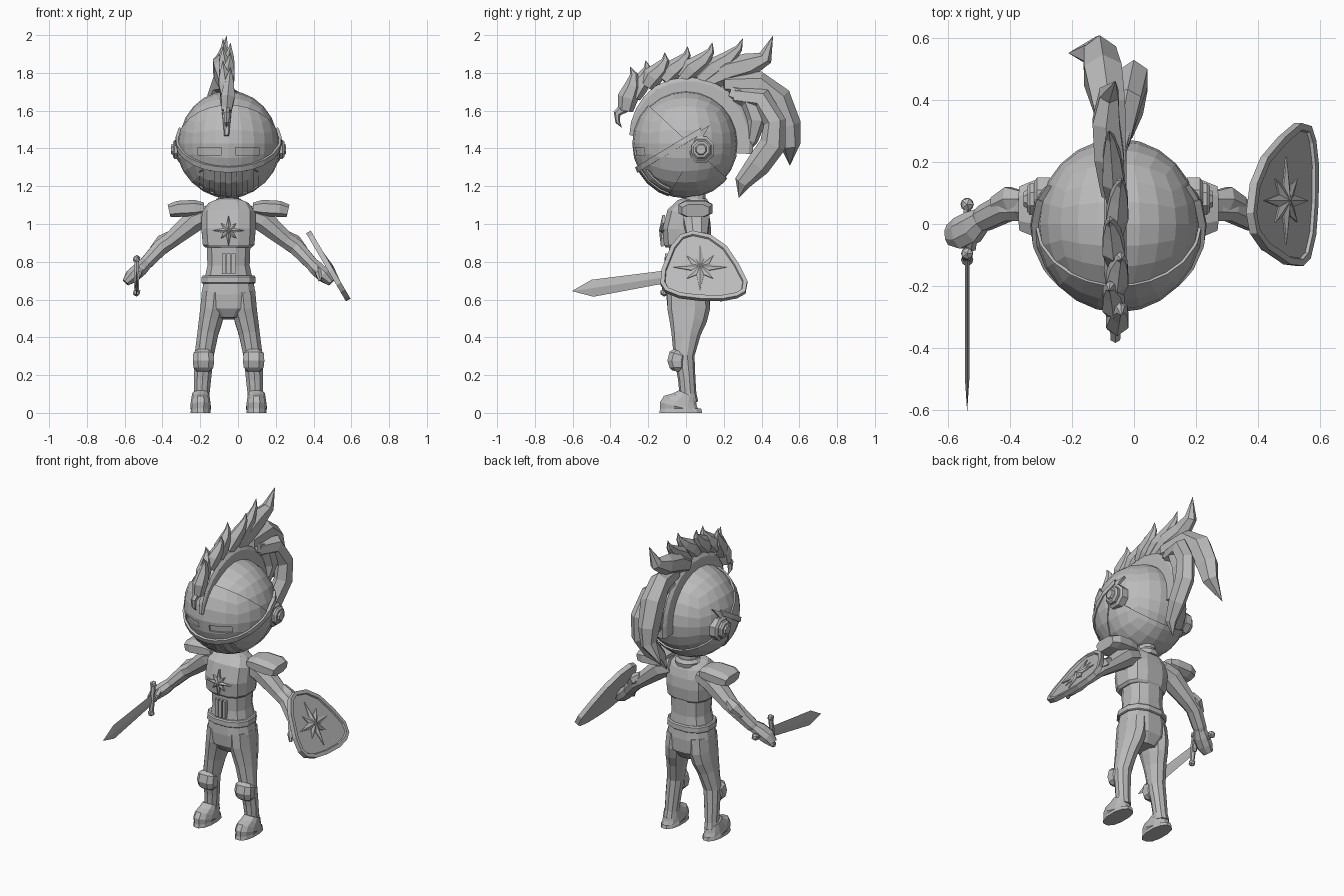
import bpy, bmesh, math
from mathutils import Vector as V, Matrix

if "Cube" in bpy.data.objects:
    bpy.data.objects.remove(bpy.data.objects["Cube"])

CX = -0.05                      # body centre line
HEAD = V((CX, 0, 1.425))
steel = bpy.data.materials.new("steel grey")
steel.diffuse_color = (0.5, 0.5, 0.5, 1)
steel.use_nodes = True
steel.node_tree.nodes["Principled BSDF"].inputs["Base Color"].default_value = steel.diffuse_color


def finish(name, bm):
    bmesh.ops.recalc_face_normals(bm, faces=bm.faces)
    me = bpy.data.meshes.new(name)
    bm.to_mesh(me)
    bm.free()
    me.materials.append(steel)
    ob = bpy.data.objects.new(name, me)
    bpy.context.collection.objects.link(ob)
    return ob


def loft(name, rings, ref=(1, 0, 0), n=8, power=2.0):
    """Rings of (x, y, z, radius along ref, radius across)."""
    bm, loops = bmesh.new(), []
    c = [V(r[:3]) for r in rings]
    for i, r in enumerate(rings):
        t = (c[min(i + 1, len(c) - 1)] - c[max(i - 1, 0)]).normalized()
        u = V(ref) - t * t.dot(V(ref))
        u.normalize()
        w = t.cross(u)
        loop = []
        for k in range(n):
            a = math.tau * (k + 0.5) / n
            ca, sa = math.cos(a), math.sin(a)
            p = (u * math.copysign(abs(ca) ** (2 / power), ca) * r[3]
                 + w * math.copysign(abs(sa) ** (2 / power), sa) * r[4])
            loop.append(bm.verts.new(c[i] + p))
        loops.append(loop)
    for a, b in zip(loops, loops[1:]):
        for k in range(n):
            bm.faces.new((a[k], a[(k + 1) % n], b[(k + 1) % n], b[k]))
    bm.faces.new(loops[0])
    bm.faces.new(loops[-1])
    bmesh.ops.remove_doubles(bm, verts=bm.verts, dist=0.0005)
    return finish(name, bm)


def stack(name, rings, x=CX, n=12, power=2.0):
    """Upright loft from rings of (z, x radius, y centre, y radius)."""
    bm, prev = bmesh.new(), None
    return loft(name, [(x + (r[4] if len(r) > 4 else 0), r[2], r[0], r[1], r[3])
                       for r in rings], n=n, power=power)


def box(name, loc, size, rot=0):
    bm = bmesh.new()
    bmesh.ops.create_cube(bm, size=1, matrix=Matrix.Translation(loc) @ Matrix.Rotation(rot, 4, 'X')
                          @ Matrix.Diagonal((*size, 1)))
    return finish(name, bm)


def ball(name, loc, r):
    bm = bmesh.new()
    bmesh.ops.create_icosphere(bm, subdivisions=1, radius=r, matrix=Matrix.Translation(loc))
    return finish(name, bm)


def head_shell(name, scale, cuts=()):
    """Rounded-cube helmet shell; each cut (y, z, ny, nz) removes the side its normal points to."""
    bm = bmesh.new()
    bmesh.ops.create_cube(bm, size=2)
    bmesh.ops.subdivide_edges(bm, edges=bm.edges[:], cuts=5, use_grid_fill=True)
    for v in bm.verts:
        d = V([math.tan(q * 0.785) for q in v.co]).normalized()
        v.co = HEAD + V((d.x * 0.262, d.y * 0.275, d.z * 0.28)) * scale
    for y, z, ny, nz in cuts:
        bmesh.ops.bisect_plane(bm, geom=bm.verts[:] + bm.edges[:] + bm.faces[:],
                               plane_co=(0, y, z), plane_no=(0, ny, nz), clear_outer=True)
    ob = finish(name, bm)
    if cuts:
        m = ob.modifiers.new("thickness", 'SOLIDIFY')
        m.thickness, m.offset = 0.022, -1
    return ob


def carve(ob, cutters):
    for c in cutters:
        c.hide_render = True
        c.display_type = 'WIRE'
        m = ob.modifiers.new("slot", 'BOOLEAN')
        m.operation, m.object = 'DIFFERENCE', c


def star(name, c, u, v, radius):
    """Eight-pointed relief star with a raised centre."""
    c, u, v = V(c), V(u).normalized(), V(v).normalized()
    nrm = u.cross(v)
    bm = bmesh.new()
    rim = []
    for k in range(16):
        r = radius * (1 if k % 4 == 0 else 0.7 if k % 2 == 0 else 0.36)
        a = math.tau * k / 16
        rim.append(bm.verts.new(c + (u * math.cos(a) + v * math.sin(a)) * r))
    top = bm.verts.new(c + nrm * 0.014)
    for k in range(16):
        bm.faces.new((rim[k], rim[(k + 1) % 16], top))
    res = bmesh.ops.extrude_face_region(bm, geom=[bm.faces.new(rim)])
    bmesh.ops.translate(bm, verts=[g for g in res['geom'] if isinstance(g, bmesh.types.BMVert)],
                        vec=-nrm * 0.015)
    return finish(name, bm)


# --- helmet: skull, brow plate with eye slits, jaw visor with rim and grille
head_shell("helmet_skull", 1.0)
brow = head_shell("brow_plate", 1.035, [(-0.2, 1.63, 0.68, 0.73)])
carve(brow, [box("eye_slit_cutter", (CX + s * 0.1, -0.3, 1.385), (0.125, 0.3, 0.038)) for s in (-1, 1)])
visor = head_shell("jaw_visor", 1.06, [(-0.245, 1.30, -0.517, 0.856), (-0.1, 1.135, 0.86, -0.5)])
carve(visor, [box("grille_cutter", (CX + (k - 2.5) * 0.058, -0.25, 1.215 + abs(k - 2.5) * 0.012),
                  (0.02, 0.35, 0.11), -0.4) for k in range(6)])
head_shell("visor_rim", 1.085, [(-0.245, 1.315, -0.517, 0.856), (-0.245, 1.28, 0.517, -0.856),
                                (0.08, 1.4, 1, 0)])
for s in (-1, 1):               # visor pivots
    for nm, x0, x1, r in (("pivot_plate", 0.22, 0.272, 0.075), ("pivot_boss", 0.26, 0.295, 0.055),
                          ("pivot_cap", 0.28, 0.305, 0.032)):
        loft(nm, [(CX + s * x0, 0.08, 1.395, r, r), (CX + s * (x1 - 0.01), 0.08, 1.395, r, r),
                  (CX + s * x1, 0.08, 1.395, r * 0.8, r * 0.8)], ref=(0, 0, 1))

# --- crest ridge over the helmet
ridge = []
for k in range(15):
    a = math.radians(172 - k * 13)
    w = min(1, 0.35 + k * 0.16)
    ridge.append((CX - 0.01, 0.295 * math.cos(a) + 0.01, HEAD.z + 0.3 * math.sin(a), 0.038 * w, 0.055 * w))
loft("crest_ridge", ridge, power=3.5)

# --- short plume tufts sweeping back along the ridge
tufts = [(-.32, 1.60, -.28, 1.83), (-.28, 1.67, -.20, 1.86), (-.21, 1.73, -.10, 1.90),
         (-.12, 1.76, .02, 1.93), (-.02, 1.77, .15, 1.95), (.07, 1.76, .31, 1.97)]
for i, (y0, z0, y1, z1) in enumerate(tufts):
    d = V((y1 - y0, z1 - z0))
    side = V((-d.y, d.x)).normalized()
    rings = []
    for t, r, b in ((0, .04, 0), (.3, .055, .0), (.6, .042, -.015), (.85, .02, -.01), (1, .001, .015)):
        x = -0.06 + 0.02 * (-1) ** i * t
        rings.append((x, y0 + d.x * t + side.x * b, z0 + d.y * t + side.y * b, r * 0.75, r))
    loft("plume_tuft", rings, n=6)

# --- long plume feathers
feathers = {
    "plume_curl": [(-.06, -.32, 1.62, .02, .03), (-.06, -.365, 1.585, .018, .02),
                   (-.06, -.362, 1.54, .014, .012), (-.06, -.34, 1.51, .001, .001)],
    "plume_top": [(-.07, .10, 1.75, .04, .05), (-.08, .22, 1.81, .055, .07), (-.09, .33, 1.84, .05, .065),
                  (-.08, .42, 1.88, .035, .04), (-.06, .46, 1.995, .001, .001)],
    "plume_tail_outer": [(-.06, .20, 1.74, .04, .05), (-.08, .38, 1.74, .06, .07), (-.10, .48, 1.66, .07, .08),
                         (-.11, .535, 1.52, .06, .075), (-.12, .55, 1.42, .045, .055),
                         (-.21, .55, 1.31, .001, .001)],
    "plume_tail_inner": [(-.05, .26, 1.68, .04, .05), (-.02, .40, 1.66, .05, .06), (0, .47, 1.54, .05, .06),
                         (0, .46, 1.42, .05, .07), (-.01, .38, 1.31, .045, .065), (-.03, .30, 1.22, .03, .045),
                         (-.06, .28, 1.14, .001, .001)],
    "plume_tail_short": [(-.06, .24, 1.70, .04, .05), (-.04, .34, 1.66, .05, .06), (-.04, .375, 1.55, .05, .055),
                         (-.05, .35, 1.44, .03, .03), (-.06, .33, 1.38, .001, .001)],
}
for nm, rings in feathers.items():
    loft(nm, rings, n=6)

# --- neck, torso, belt, hips
stack("neck", [(1.07, .07, .04, .07), (1.11, .06, .045, .06), (1.19, .055, .045, .06)])
stack("collar", [(1.09, .075, .045, .075), (1.115, .08, .045, .08), (1.135, .065, .045, .065)])
stack("abdomen", [(.69, .135, .015, .115), (.78, .115, .015, .105), (.92, .12, .015, .11)], power=2.5)
stack("breastplate", [(.875, .125, .005, .115), (.89, .14, .005, .125), (.97, .147, .005, .132),
                      (1.05, .145, .015, .118), (1.10, .11, .035, .085), (1.125, .065, .04, .06)], power=2.8)
stack("belt", [(.685, .143, .01, .12), (.69, .148, .01, .126), (.72, .146, .01, .125), (.727, .14, .01, .118)], power=2.4)
stack("hips", [(.72, .13, .01, .112), (.63, .148, .012, .12), (.55, .14, .014, .115), (.5, .075, .01, .08)], power=2.4)
for k in (-1, 0, 1):            # belly lames
    box("belly_lame", (CX + k * .026, -.095, .79), (.02, .03, .11))
star("chest_star", (CX, -.129, .965), (0, .05, 1), (-1, 0, 0), .083)

# --- limbs, mirrored about the body centre
for s in (-1, 1):
    X = lambda o: CX + s * o
    stack("leg", [(.64, .07, .012, .11, s * .075), (.55, .07, .014, .113, s * .083), (.49, .065, .01, .10, s * .095),
                  (.42, .058, 0, .078, s * .11), (.30, .053, -.01, .055, s * .13), (.18, .048, .004, .046, s * .138),
                  (.10, .043, .01, .045, s * .142), (.06, .046, .01, .055, s * .144)], n=10)
    stack("boot", [(.10, .045, .005, .05), (.07, .05, -.008, .075), (.045, .053, -.022, .108), (.028, .056, -.028, .117),
                   (.022, .052, -.028, .112), (0, .055, -.028, .117)], x=X(.148), n=12, power=2.3)
    stack("knee_guard", [(.22, .035, -.05, .025), (.24, .056, -.045, .045), (.275, .06, -.05, .052),
                         (.31, .057, -.042, .05), (.325, .04, -.035, .035)], x=X(.133), n=8, power=2.6)
    loft("arm", [(X(.10), .05, 1.05, .07, .055), (X(.18), .055, 1.02, .075, .066), (X(.31), .06, .91, .055, .046),
                 (X(.36), .055, .875, .05, .045), (X(.43), .02, .80, .045, .038), (X(.475), -.005, .755, .03, .026)],
         ref=(0, 1, 0))
    loft("elbow_guard", [(X(.31), .08, .945, .03, .02), (X(.35), .08, .91, .045, .035), (X(.40), .06, .865, .03, .02)],
         ref=(0, 1, 0), n=6)
    loft("gauntlet", [(X(.44), .015, .79, .04, .036), (X(.47), -.01, .76, .055, .042), (X(.51), -.03, .725, .055, .04),
                      (X(.545), -.035, .69, .035, .022)], ref=(0, 1, 0))
    loft("thumb", [(X(.47), -.04, .77, .018, .018), (X(.475), -.075, .74, .018, .018), (X(.485), -.085, .70, .01, .01)], n=6)
    loft("pauldron", [(X(.13), .05, 1.085, .08, .03), (X(.18), .05, 1.085, .09, .045), (X(.27), .05, 1.08, .095, .045),
                      (X(.315), .05, 1.07, .075, .035)], ref=(0, 1, 0), power=3)

# --- sword
SX = -.537
bm = bmesh.new()
prof = [(-.10, .755), (-.50, .705), (-.605, .645), (-.49, .615), (-.10, .688)]
mid = [bm.verts.new((SX + s * .007, y, z)) for s in (-1, 1) for y, z in ((-.10, .72), (-.50, .66))]
edge = [bm.verts.new((SX, y, z)) for y, z in prof]
for a, b in ((0, 1), (2, 3)):   # bevelled cheeks either side of the edge
    for f in ((a, b, 1, 0), (a, b, 3, 4)):
        bm.faces.new((mid[f[0]], mid[f[1]], edge[f[2]], edge[f[3]]))
    bm.faces.new((mid[b], edge[1], edge[2]))
    bm.faces.new((mid[b], edge[2], edge[3]))
    bm.faces.new((mid[a], edge[4], edge[0]))
finish("sword_blade", bm)
loft("sword_grip", [(SX, -.11, .722, .014, .014), (SX, .06, .75, .014, .014)], n=6)
ball("sword_pommel", (SX, .063, .75), .024)
loft("sword_guard", [(SX, -.115, .635, .013, .013), (SX, -.105, .72, .017, .017), (SX, -.095, .815, .013, .013)], n=6)
for y, z in ((-.115, .637), (-.095, .815)):
    ball("guard_knob", (SX, y, z), .022)

# --- shield: tilted plate with raised rim and star
outline = [(.035, .965), (.13, .945), (.215, .885), (.28, .79), (.325, .70), (.315, .645), (.27, .62), (.19, .605),
           (.07, .607), (-.035, .62), (-.11, .65), (-.135, .69), (-.13, .76), (-.08, .885), (-.03, .945)]
sx = lambda z: .382 + (.97 - z) * .585
nrm = V((.863, 0, .505))
bm = bmesh.new()
front = bm.faces.new([bm.verts.new((sx(z), y, z)) for y, z in outline])
back = bmesh.ops.extrude_face_region(bm, geom=[front])
bmesh.ops.translate(bm, verts=[g for g in back['geom'] if isinstance(g, bmesh.types.BMVert)], vec=-nrm * .028)
bmesh.ops.recalc_face_normals(bm, faces=bm.faces)
face = [f for f in bm.faces if f.normal.dot(nrm) > .9]
bmesh.ops.inset_region(bm, faces=face, thickness=.022)
bmesh.ops.inset_region(bm, faces=face, thickness=.004, depth=-.01)
finish("shield", bm)
star("shield_star", V((sx(.775), .075, .775)) - nrm * .005, (-.505, 0, .863), (0, -1, 0), .14)
